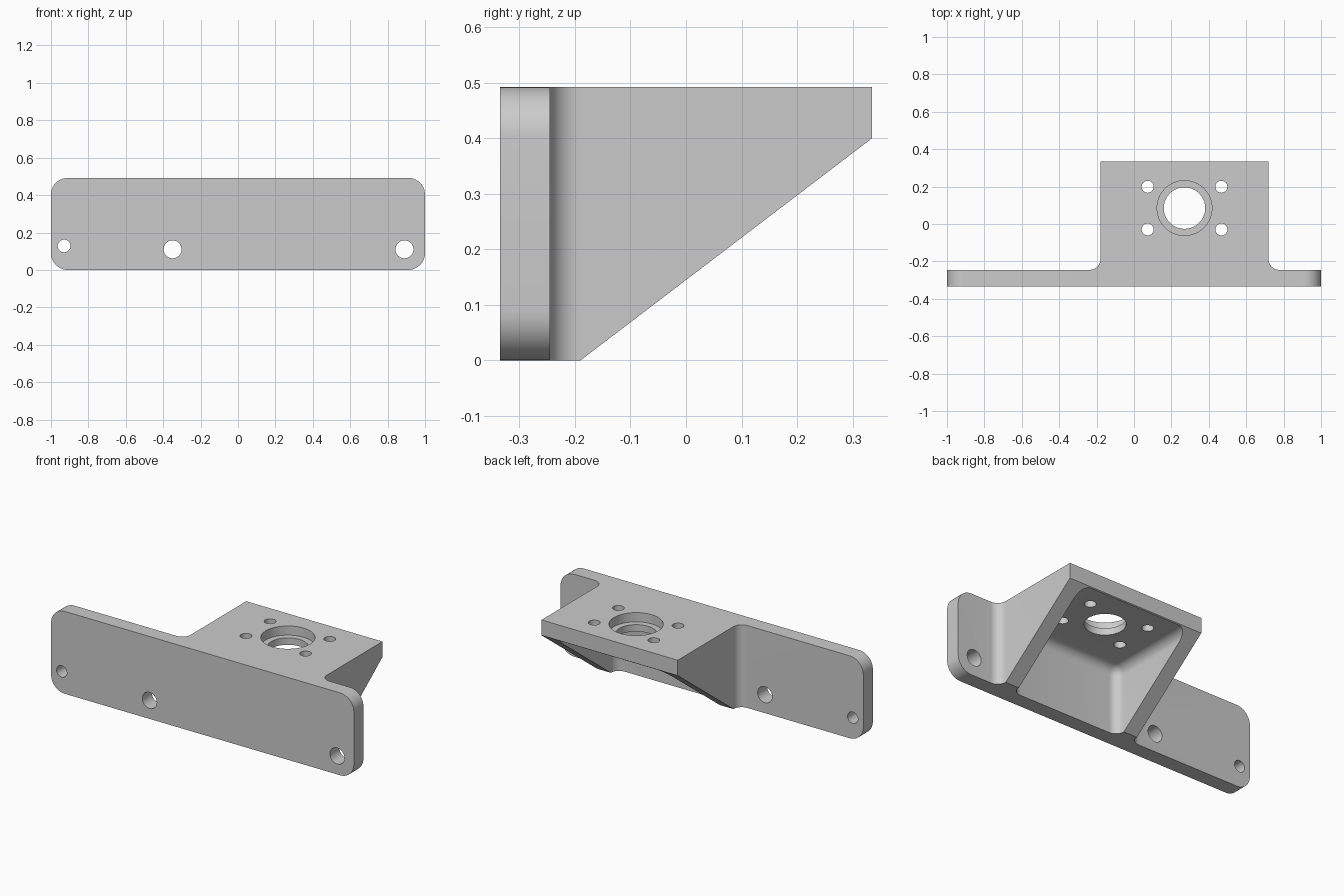
import bpy, bmesh
from math import sin, cos, pi, radians

if "Cube" in bpy.data.objects:
    bpy.data.objects.remove(bpy.data.objects["Cube"], do_unlink=True)

TOP, FRONT, BACK, PLATE_Y = 0.492, -0.335, 0.335, -0.245
LEFT, RIGHT = 0.72, -0.18          # shelf sides
WALL, FILLET, CORNER = 0.09, 0.055, 0.09

grey = bpy.data.materials.new("plain grey")
grey.use_nodes = True
colour = (0.6, 0.6, 0.6, 1)
grey.diffuse_color = colour
grey.node_tree.nodes["Principled BSDF"].inputs["Base Color"].default_value = colour


def arc(cx, cy, r, start, end, n=10):
    steps = [radians(start + (end - start) * i / n) for i in range(n + 1)]
    return [(cx + r * cos(a), cy + r * sin(a)) for a in steps]


def add_object(name, bm):
    bmesh.ops.recalc_face_normals(bm, faces=bm.faces)
    mesh = bpy.data.meshes.new(name)
    bm.to_mesh(mesh)
    bm.free()
    mesh.materials.append(grey)
    ob = bpy.data.objects.new(name, mesh)
    bpy.context.collection.objects.link(ob)
    return ob


def prism(name, outline, axis, low, high):
    """Extrude a 2D outline along one axis."""
    place = {"x": lambda p, d: (d, p[0], p[1]),
             "y": lambda p, d: (p[0], d, p[1]),
             "z": lambda p, d: (p[0], p[1], d)}[axis]
    bm = bmesh.new()
    face = bm.faces.new([bm.verts.new(place(p, low)) for p in outline])
    new = bmesh.ops.extrude_face_region(bm, geom=[face])["geom"]
    shift = place((0, 0), high - low)
    bmesh.ops.translate(bm, vec=shift,
                        verts=[v for v in new if isinstance(v, bmesh.types.BMVert)])
    return add_object(name, bm)


def hole(u, v, r, axis, low, high):
    circle = arc(u, v, r, 0, 360, 40)[:-1]
    return prism("hole_cutter", circle, axis, low, high)


def combine(target, other, operation):
    mod = target.modifiers.new("combine", "BOOLEAN")
    mod.operation, mod.object, mod.solver = operation, other, "EXACT"
    bpy.context.view_layer.objects.active = target
    bpy.ops.object.modifier_apply(modifier=mod.name)
    bpy.data.objects.remove(other, do_unlink=True)


# Mounting plate with rounded corners
e, c = 1 - CORNER, CORNER
outline = (arc(e, TOP - c, c, 0, 90) + arc(-e, TOP - c, c, 90, 180)
           + arc(-e, c, c, 180, 270) + arc(e, c, c, 270, 360))
bracket = prism("mounting_bracket", outline, "y", FRONT, PLATE_Y)

# Shelf block, blended into the plate by concave fillets
f, root = FILLET, PLATE_Y - 0.04
outline = ([(LEFT, BACK), (RIGHT, BACK)]
           + arc(RIGHT - f, PLATE_Y + f, f, 0, -90)
           + [(RIGHT - f, root), (LEFT + f, root)]
           + arc(LEFT + f, PLATE_Y + f, f, 270, 180))
shelf = prism("shelf", outline, "z", 0, TOP)

# Sloped underside of the gussets
slope = prism("slope_cutter", [(-0.19, 0), (BACK, 0.4), (0.6, 0.602), (0.6, -0.3), (-0.19, -0.3)],
              "x", -0.5, 1)
combine(shelf, slope, "DIFFERENCE")
combine(bracket, shelf, "UNION")

# Pocket between the gussets, with filleted inner edges
bm = bmesh.new()
bmesh.ops.create_cube(bm, size=1)
low = (RIGHT + WALL, PLATE_Y, -0.4)
high = (LEFT - WALL, 0.8, 0.396)
for v in bm.verts:
    v.co = [h if k > 0 else l for k, l, h in zip(v.co, low, high)]
inner = [ed for ed in bm.edges
         if all(v.co.y < 0 for v in ed.verts)
         or (all(v.co.z > 0 for v in ed.verts) and any(v.co.y < 0 for v in ed.verts))]
bmesh.ops.bevel(bm, geom=inner, offset=FILLET, segments=8, profile=0.5, affect="EDGES")
combine(bracket, add_object("pocket_cutter", bm), "DIFFERENCE")

# Central bore with a counterbore, and four screw holes around it
cx, cy = 0.27, 0.085
cutters = [hole(cx, cy, 0.111, "z", 0.2, 0.7), hole(cx, cy, 0.147, "z", TOP - 0.055, 0.7)]
cutters += [hole(cx + sx * 0.197, cy + sy * 0.114, 0.032, "z", 0.2, 0.7)
            for sx in (-1, 1) for sy in (-1, 1)]
# Holes through the plate
cutters += [hole(x, z, r, "y", -0.5, -0.2)
            for x, z, r in ((-0.93, 0.128, 0.034), (-0.35, 0.11, 0.048), (0.89, 0.11, 0.048))]
for cutter in cutters:
    combine(bracket, cutter, "DIFFERENCE")

# Smooth the fillets and holes, keep the edges sharp
bpy.ops.object.select_all(action="DESELECT")
bracket.select_set(True)
bpy.context.view_layer.objects.active = bracket
bpy.ops.object.shade_smooth_by_angle(angle=radians(30))
